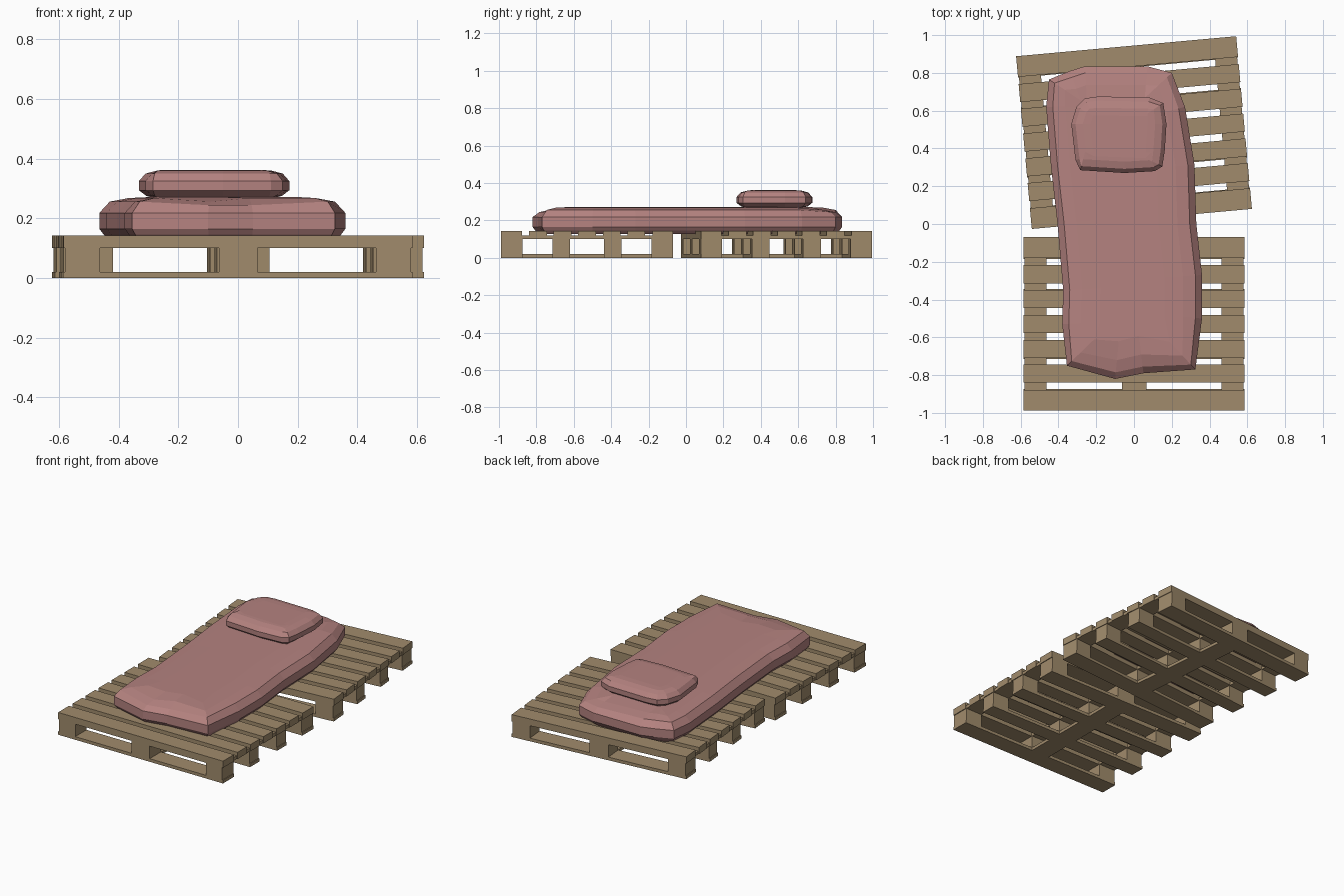
import bpy, bmesh, math
from mathutils import Matrix, Vector

if "Cube" in bpy.data.objects:
    bpy.data.objects.remove(bpy.data.objects["Cube"])


def material(name, color):
    m = bpy.data.materials.new(name)
    m.diffuse_color = (*color, 1)
    m.use_nodes = True
    m.node_tree.nodes["Principled BSDF"].inputs["Base Color"].default_value = m.diffuse_color
    return m


WOOD = material("pale wood", (0.355, 0.26, 0.15))
CLOTH = material("dusty pink cloth", (0.46, 0.225, 0.215))


def finish(bm, name, mat):
    bmesh.ops.recalc_face_normals(bm, faces=bm.faces)
    me = bpy.data.meshes.new(name)
    bm.to_mesh(me)
    bm.free()
    me.materials.append(mat)
    ob = bpy.data.objects.new(name, me)
    bpy.context.collection.objects.link(ob)
    return ob


def box(bm, x0, x1, y0, y1, z0, z1):
    m = (Matrix.Translation(((x0 + x1) / 2, (y0 + y1) / 2, (z0 + z1) / 2))
         @ Matrix.Diagonal((x1 - x0, y1 - y0, z1 - z0, 1)))
    bmesh.ops.create_cube(bm, size=1, matrix=m)


def pallet(name, y, angle):
    bm = bmesh.new()
    hx, hy = 0.585, 0.459
    # deck slats, the two outer ones wider
    for c, w in ((0.404, 0.11), (0.263, 0.096), (0.132, 0.096), (0, 0.096),
                 (-0.132, 0.096), (-0.263, 0.096), (-0.404, 0.11)):
        box(bm, -hx, hx, c - w / 2, c + w / 2, 0.10, 0.143)
    rows = [(-hy, -0.345), (-0.185, -0.09), (0.09, 0.185), (0.345, hy)]
    cols = [(-0.58, -0.463), (-0.063, 0.065), (0.463, 0.58)]
    # stringers and blocks
    for x0, x1 in cols:
        box(bm, x0, x1, -hy, hy, 0.10, 0.12)
        for y0, y1 in rows:
            box(bm, x0, x1, y0, y1, 0.02, 0.10)
    # bottom boards and centre runner
    for y0, y1 in rows:
        box(bm, -hx, hx, y0, y1, 0, 0.02)
    box(bm, -0.063, 0.065, -hy, hy, 0, 0.0195)
    ob = finish(bm, name, WOOD)
    ob.location.y = y
    ob.rotation_euler.z = math.radians(angle)


pallet("front_pallet", -0.529, 0)
pallet("back_pallet", 0.484, 5.2)


def inset(pts, d):
    # move a clockwise outline inwards along its corner normals
    out = []
    n = len(pts)
    for i, p in enumerate(pts):
        t = (Vector(pts[(i + 1) % n]) - Vector(pts[i - 1])).normalized()
        out.append((p[0] + t.y * d, p[1] - t.x * d))
    return out


def cushion(name, pts, rings, dip):
    # stack of inset outlines: (inset, z)
    bm = bmesh.new()
    loops = []
    for d, z in rings:
        loops.append([bm.verts.new((x, y, z - dip(x, y, z)))
                      for x, y in inset(pts, d)])
    n = len(pts)
    for a, b in zip(loops, loops[1:]):
        for i in range(n):
            j = (i + 1) % n
            bm.faces.new((a[i], a[j], b[j], b[i]))
    bm.faces.new(loops[0])
    bm.faces.new(loops[-1])
    return finish(bm, name, CLOTH)


# sagging mattress
mattress = [(-0.45, 0.765), (-0.34, 0.81), (-0.26, 0.835), (0.07, 0.835),
            (0.20, 0.80), (0.27, 0.62), (0.32, 0.315), (0.33, 0.0),
            (0.36, -0.27), (0.36, -0.5), (0.325, -0.77), (0.05, -0.79),
            (-0.10, -0.82), (-0.355, -0.75), (-0.38, -0.53), (-0.375, -0.35),
            (-0.405, 0.0), (-0.44, 0.31), (-0.465, 0.62)]
cushion("mattress", mattress,
        [(0.035, 0.127), (0.015, 0.145), (0, 0.165), (0, 0.218),
         (0.035, 0.256), (0.10, 0.268), (0.2, 0.272)],
        lambda x, y, z: 0.012 if z > 0.25 and abs(y) > 0.72 and abs(x) < 0.25
        else 0)

# pillow
pillow = [(-0.305, 0.62), (-0.26, 0.665), (-0.19, 0.675), (0.08, 0.67),
          (0.155, 0.64), (0.172, 0.53), (0.163, 0.39), (0.15, 0.305),
          (0.11, 0.28), (-0.05, 0.27), (-0.285, 0.285), (-0.31, 0.34),
          (-0.332, 0.53)]
cushion("pillow", pillow,
        [(0.05, 0.269), (0.025, 0.275), (0, 0.294), (0, 0.325),
         (0.022, 0.35), (0.06, 0.36), (0.1, 0.362)],
        lambda x, y, z: 0)
